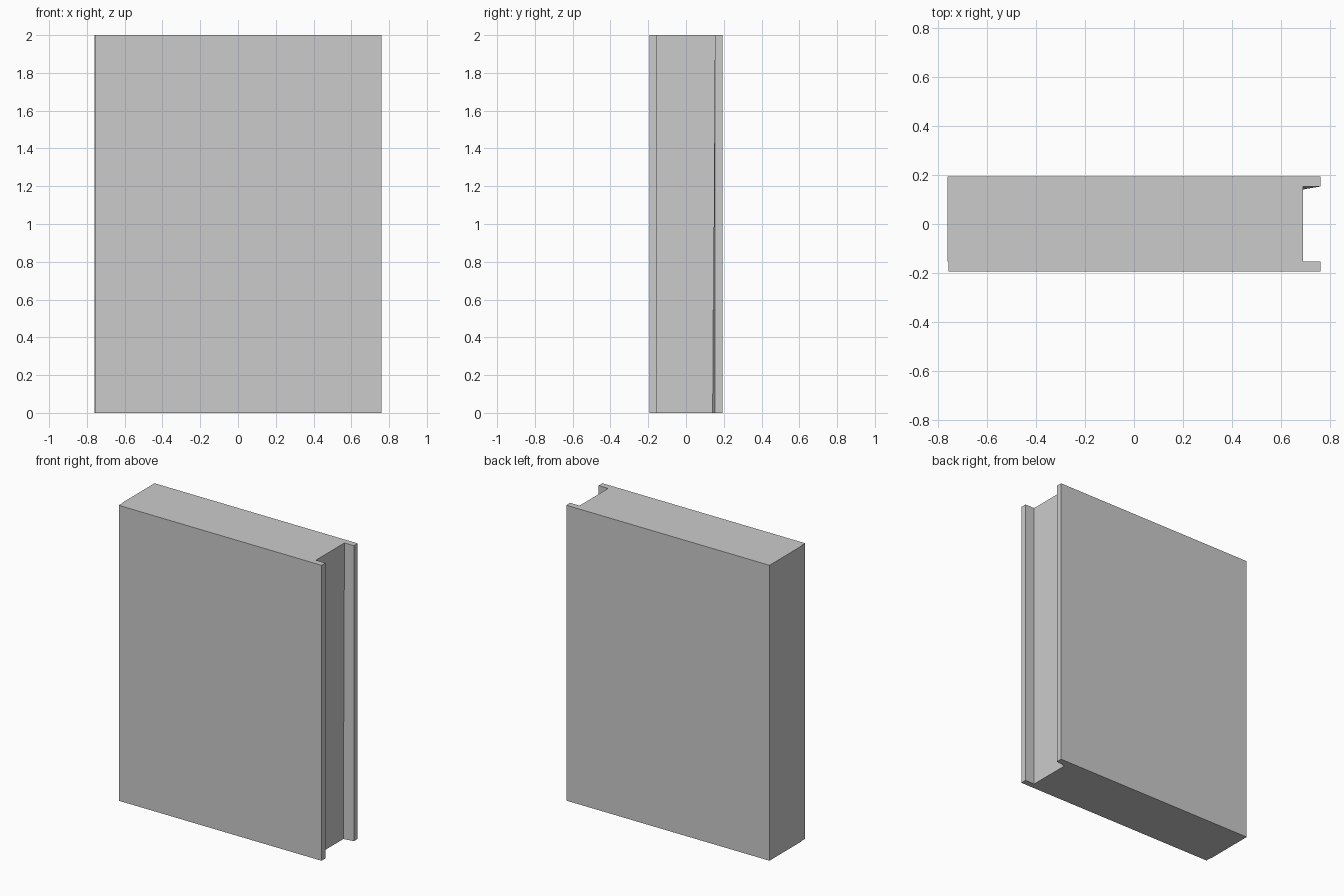
import bpy, bmesh

if "Cube" in bpy.data.objects:
    bpy.data.objects.remove(bpy.data.objects["Cube"])

HEIGHT = 2.0

# Plan outline of the slab: grooved on the right edge, tiny step on the left
outline = [
    (-0.757, -0.194), (0.761, -0.194),   # front face
    (0.761, -0.153), (0.69, -0.153),     # front lip
    (0.69, 0.153), (0.761, 0.153),       # groove floor, back lip
    (0.761, 0.194), (-0.761, 0.194),     # back face
    (-0.761, -0.153), (-0.757, -0.153),  # left step
]
INNER_CORNER = 4

bm = bmesh.new()
base = [bm.verts.new((x, y, 0)) for x, y in outline]
face = bm.faces.new(base)
result = bmesh.ops.extrude_face_region(bm, geom=[face])
top = [v for v in result["geom"] if isinstance(v, bmesh.types.BMVert)]
bmesh.ops.translate(bm, verts=top, vec=(0, 0, HEIGHT))

# The back lip thickens slightly toward its foot
base[INNER_CORNER].co.y = 0.141

bmesh.ops.recalc_face_normals(bm, faces=bm.faces)
mesh = bpy.data.meshes.new("grooved_panel")
bm.to_mesh(mesh)
bm.free()
panel = bpy.data.objects.new("grooved_panel", mesh)
bpy.context.collection.objects.link(panel)
